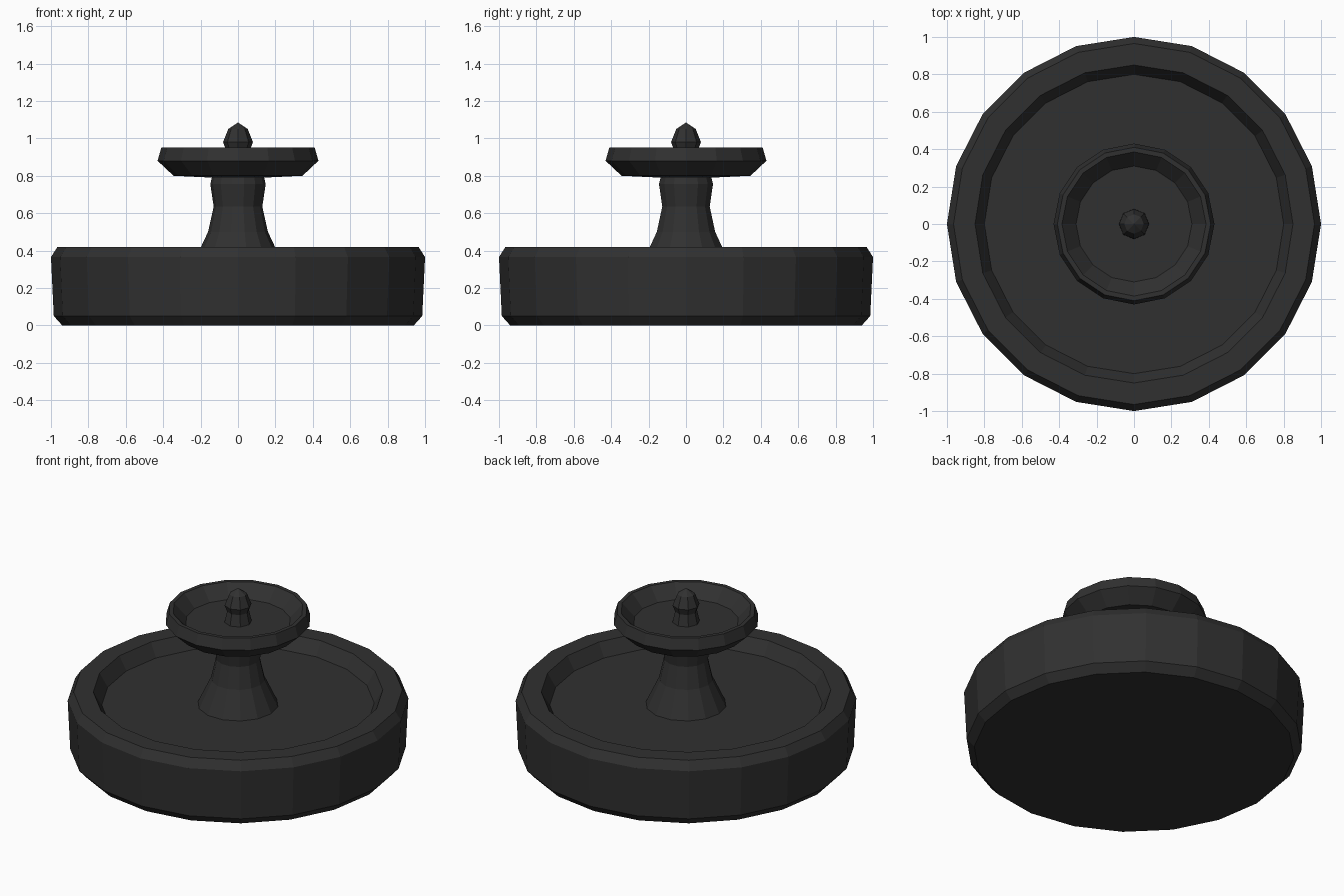
import bpy
import bmesh
from math import cos, sin, tau

if "Cube" in bpy.data.objects:
    bpy.data.objects.remove(bpy.data.objects["Cube"])

stone = bpy.data.materials.new("dark_stone")
stone.diffuse_color = (0.03, 0.03, 0.03, 1)
stone.use_nodes = True
stone.node_tree.nodes["Principled BSDF"].inputs["Base Color"].default_value = stone.diffuse_color


def lathe(name, sides, profile):
    """Revolve (radius, z) points around z; radius 0 makes a pole."""
    bm = bmesh.new()
    rings = []
    for r, z in profile:
        if r == 0:
            rings.append([bm.verts.new((0, 0, z))] * sides)
        else:
            rings.append([bm.verts.new((r * cos(tau * i / sides), r * sin(tau * i / sides), z))
                          for i in range(sides)])
    for a, b in zip(rings, rings[1:]):
        for i in range(sides):
            j = (i + 1) % sides
            corners = dict.fromkeys([a[i], a[j], b[j], b[i]])
            bm.faces.new(list(corners))
    # flat caps on open ends
    for ring in (rings[0], rings[-1]):
        if len(set(ring)) > 1:
            bm.faces.new(ring)
    bmesh.ops.recalc_face_normals(bm, faces=bm.faces[:])
    mesh = bpy.data.meshes.new(name)
    bm.to_mesh(mesh)
    bm.free()
    mesh.materials.append(stone)
    obj = bpy.data.objects.new(name, mesh)
    bpy.context.collection.objects.link(obj)
    return obj


# wide basin with chamfered rim and shallow floor
lathe("basin", 20, [(0.94, 0), (0.985, 0.05), (1.0, 0.365), (0.965, 0.42),
                    (0.85, 0.42), (0.80, 0.335)])

# flared column standing on the basin floor
lathe("pedestal", 14, [(0.24, 0.33), (0.16, 0.50), (0.13, 0.635),
                       (0.148, 0.755), (0.135, 0.81)])

# upper dish
lathe("upper_bowl", 16, [(0.14, 0.79), (0.345, 0.80), (0.43, 0.88), (0.41, 0.95),
                         (0.385, 0.95), (0.31, 0.87)])

# bud-shaped spout on top
lathe("finial", 8, [(0.082, 0.865), (0.065, 0.94), (0.08, 0.98),
                    (0.052, 1.05), (0, 1.085)])
